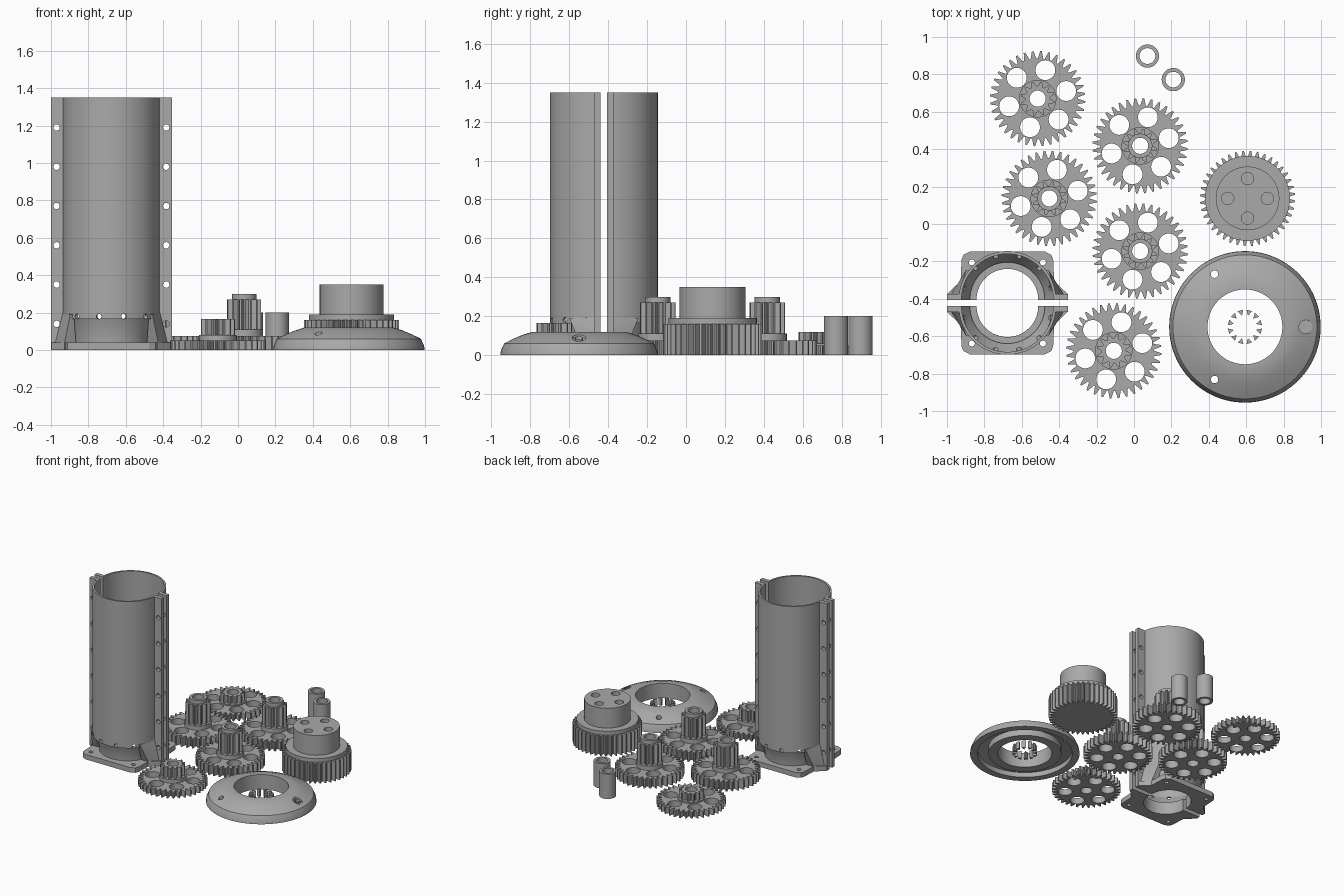
import bpy, bmesh
from math import sin, cos, pi, radians
from mathutils import Matrix, Vector

if "Cube" in bpy.data.objects:
    bpy.data.objects.remove(bpy.data.objects["Cube"])

grey = bpy.data.materials.new("plastic_grey")
grey.use_nodes = True
COLOUR = (0.4, 0.4, 0.4, 1)
grey.diffuse_color = COLOUR
grey.node_tree.nodes["Principled BSDF"].inputs["Base Color"].default_value = COLOUR


def finish(name, bm, loc=(0, 0, 0)):
    bmesh.ops.remove_doubles(bm, verts=bm.verts, dist=1e-5)
    bmesh.ops.recalc_face_normals(bm, faces=bm.faces)
    me = bpy.data.meshes.new(name)
    bm.to_mesh(me)
    bm.free()
    me.materials.append(grey)
    ob = bpy.data.objects.new(name, me)
    ob.location = loc
    bpy.context.collection.objects.link(ob)
    return ob


def arc(r, a=0, b=2 * pi, n=48, x=0, y=0):
    """Points along an arc; a full turn leaves out the repeated end."""
    m = n if abs(b - a) > 6.28 else n - 1
    return [(x + r * cos(a + (b - a) * i / m), y + r * sin(a + (b - a) * i / m)) for i in range(n)]


def teeth(n, root, tip):
    pts = []
    for i in range(n):
        for f, r in ((0, root), (0.2, root), (0.5, tip), (0.7, tip)):
            a = 2 * pi * (i + f) / n
            pts.append((r * cos(a), r * sin(a)))
    return pts


def plate(name, loops, z0, z1, loc=(0, 0)):
    """Extrude a flat outline; inner loops become holes."""
    cu = bpy.data.curves.new(name, 'CURVE')
    cu.dimensions, cu.fill_mode, cu.extrude = '2D', 'BOTH', (z1 - z0) / 2
    for loop in loops:
        sp = cu.splines.new('POLY')
        sp.points.add(len(loop) - 1)
        sp.use_cyclic_u = True
        for p, (x, y) in zip(sp.points, loop):
            p.co = (x, y, 0, 1)
    tmp = bpy.data.objects.new(name + "_outline", cu)
    bpy.context.collection.objects.link(tmp)
    dg = bpy.context.evaluated_depsgraph_get()
    me = bpy.data.meshes.new_from_object(tmp.evaluated_get(dg))
    bm = bmesh.new()
    bm.from_mesh(me)
    bmesh.ops.translate(bm, verts=bm.verts, vec=(0, 0, (z0 + z1) / 2))
    bpy.data.objects.remove(tmp)
    bpy.data.meshes.remove(me)
    return finish(name, bm, (*loc, 0))


def revolve(name, profile, turn=2 * pi, n=64, loc=(0, 0, 0)):
    """Turn a closed (radius, z) profile; a part turn gets end caps."""
    bm = bmesh.new()
    full = turn > 6.28
    rings = [[bm.verts.new((r * cos(turn * i / n), r * sin(turn * i / n), z)) for r, z in profile]
             for i in range(n if full else n + 1)]
    k = len(profile)
    for i in range(n):
        a, b = rings[i], rings[(i + 1) % len(rings)]
        for j in range(k):
            bm.faces.new((a[j], b[j], b[(j + 1) % k], a[(j + 1) % k]))
    if not full:
        bm.faces.new(rings[0])
        bm.faces.new(rings[-1])
    return finish(name, bm, loc)


def hull(name, pts):
    bm = bmesh.new()
    for p in pts:
        bm.verts.new(p)
    res = bmesh.ops.convex_hull(bm, input=bm.verts)
    bmesh.ops.delete(bm, geom=[v for v in bm.verts if not v.link_faces], context='VERTS')
    bmesh.ops.dissolve_limit(bm, angle_limit=0.01, verts=bm.verts, edges=bm.edges)
    return finish(name, bm)


def drill(ob, rods):
    """Cut cylinders, each (centre, axis, radius, length), out of a part."""
    bm = bmesh.new()
    for centre, axis, r, length in rods:
        m = Matrix.Translation(centre) @ Vector(axis).to_track_quat('Z', 'Y').to_matrix().to_4x4()
        bmesh.ops.create_cone(bm, cap_ends=True, segments=64 if r > 0.1 else 20,
                              radius1=r, radius2=r, depth=length, matrix=m)
    cutter = finish("cutter", bm, ob.location)
    mod = ob.modifiers.new("holes", 'BOOLEAN')
    mod.object, mod.operation, mod.solver = cutter, 'DIFFERENCE', 'EXACT'
    bpy.context.view_layer.update()
    dg = bpy.context.evaluated_depsgraph_get()
    me = bpy.data.meshes.new_from_object(ob.evaluated_get(dg))
    ob.modifiers.clear()
    ob.data = me
    bpy.data.objects.remove(cutter)


# Compound gears: centre, wheel height, hub top, pinion top, collar top
gears = [("back_gear", (-0.515, 0.67), 0.05, 0.06, 0.12, 0),
         ("middle_back_gear", (0.033, 0.418), 0.075, 0.11, 0.27, 0.3),
         ("middle_left_gear", (-0.453, 0.137), 0.075, 0.11, 0.27, 0.3),
         ("middle_front_gear", (0.033, -0.145), 0.075, 0.11, 0.27, 0.3),
         ("front_gear", (-0.108, -0.678), 0.05, 0.08, 0.165, 0)]
bore = arc(0.043, n=32)
for name, c, wheel, hub, pinion, collar in gears:
    holes = [arc(0.053, n=32, x=x, y=y)
             for x, y in arc(0.158, radians(15), radians(375), 6)]
    plate(name + "_wheel", [teeth(36, 0.215, 0.255), bore] + holes, 0, wheel, c)
    plate(name + "_hub", [arc(0.1), bore], wheel, hub, c)
    plate(name + "_pinion", [teeth(12, 0.066, 0.092), bore], hub, pinion, c)
    if collar:
        plate(name + "_collar", [arc(0.065), bore], pinion, collar, c)

# Thick output gear with a drilled boss
c = (0.607, 0.137)
plate("output_gear_wheel", [teeth(40, 0.218, 0.255)], 0, 0.16, c)
plate("output_gear_flange", [arc(0.227, n=64)], 0.16, 0.19, c)
plate("output_gear_boss", [arc(0.17, n=64)] +
      [arc(0.033, n=24, x=x, y=y) for x, y in arc(0.106, n=4)], 0.19, 0.35, c)

# Bushings
for i, c in enumerate([(0.072, 0.898), (0.21, 0.772)]):
    plate(f"bushing_{i + 1}", [arc(0.062), arc(0.042)], 0, 0.2, c)

# Domed cover ring with three counterbored screw holes
c = (0.593, -0.55)
dome = [(0.2, 0), (0.27, 0), (0.27, 0.05), (0.35, 0.04), (0.35, 0), (0.405, 0), (0.402, 0.022),
        (0.385, 0.06), (0.34, 0.083), (0.29, 0.104), (0.24, 0.12), (0.2, 0.12)]
cover = revolve("cover_ring", dome, n=96, loc=(*c, 0))
rods = []
for x, y in arc(0.325, n=3):
    rods += [((x, y, 0.12), (0, 0, 1), 0.036, 0.1), ((x, y, 0.05), (0, 0, 1), 0.02, 0.2)]
drill(cover, rods)

# Ring of loose spline teeth inside the cover
for i in range(12):
    a = 2 * pi * (i + 0.5) / 12
    tri = [(r * cos(a + d), r * sin(a + d)) for r, d in ((0.092, -0.17), (0.092, 0.17), (0.062, 0))]
    plate(f"spline_tooth_{i + 1}", [tri], 0, 0.058, c)

# Split tube housing: one half built at the origin, flat side on y = 0
shell = [(0.165, 0), (0.21, 0), (0.21, 0.08), (0.24, 0.165), (0.26, 0.165), (0.26, 1.35),
         (0.245, 1.35), (0.245, 0.19), (0.2, 0.12), (0.2, 0.1), (0.165, 0.1)]
tube = revolve("tube_shell", shell, turn=pi, n=48)
ports = [((0.25 * cos(a), 0.25 * sin(a), 0.18), (cos(a), sin(a), 0), 0.014, 0.12)
         for a in [radians(15 + 30 * i) for i in range(6)]]
drill(tube, ports)

# Corner bulges swelling from round to nearly square
pts = [(x, y, z) for z in (0.18, 0.71) for x, y in arc(0.259, 0, pi, 33)]
for z in (0.36, 0.6):
    for s in (-1, 1):
        pts += [(s * x, y, z) for x, y in ((0.257, 0), (0.257, 0.2), (0.249, 0.228),
                                           (0.228, 0.249), (0.2, 0.257))]
bulge = hull("tube_bulge", pts)
drill(bulge, [((0, 0, 0.5), (0, 0, 1), 0.25, 2)] + ports)
half = [tube, bulge]

# Base plate with screw holes
side = [(0.323, 0), (0.323, 0.03), (0.25, 0.1), (0.245, 0.215), (0.235, 0.24), (0.2, 0.258)]
outline = side + [(-x, y) for x, y in reversed(side)] + arc(0.165, pi, 0, 33)
half.append(plate("base_plate", [outline] + [arc(0.016, n=16, x=s * 0.19, y=0.2) for s in (-1, 1)], 0, 0.04))

# Bolting flanges and the gussets at their feet
for s, word in ((-1, "left"), (1, "right")):
    edge = [(s * 0.25, 0), (s * 0.323, 0), (s * 0.323, 0.032), (s * 0.25, 0.032)]
    fl = plate("flange_" + word, [edge], 0, 1.35)
    drill(fl, [((s * 0.293, 0, 0.14 + 0.21 * i), (0, 1, 0), 0.017, 0.2) for i in range(6)])
    gusset = hull("gusset_" + word, [(s * x, y, z) for x, y, z in (
        (0.3, 0.03, 0.04), (0.21, 0.03, 0.04), (0.19, 0.1, 0.04), (0.25, 0.1, 0.04),
        (0.26, 0.03, 0.2), (0.249, 0.03, 0.2), (0.2, 0.16, 0.19), (0.22, 0.16, 0.19))])
    half += [fl, gusset]

# Place the two halves with a gap between them
for ob in half:
    twin = bpy.data.objects.new("front_" + ob.name, ob.data)
    bpy.context.collection.objects.link(twin)
    twin.location, twin.rotation_euler = (-0.677, -0.439, 0), (0, 0, pi)
    ob.location = (-0.677, -0.405, 0)
    ob.name = "back_" + ob.name

# Smooth the round walls, keep the edges crisp
bpy.ops.object.select_all(action='DESELECT')
for ob in bpy.context.scene.objects:
    if ob.type == 'MESH':
        ob.select_set(True)
        bpy.context.view_layer.objects.active = ob
bpy.ops.object.shade_smooth_by_angle(angle=radians(25))
